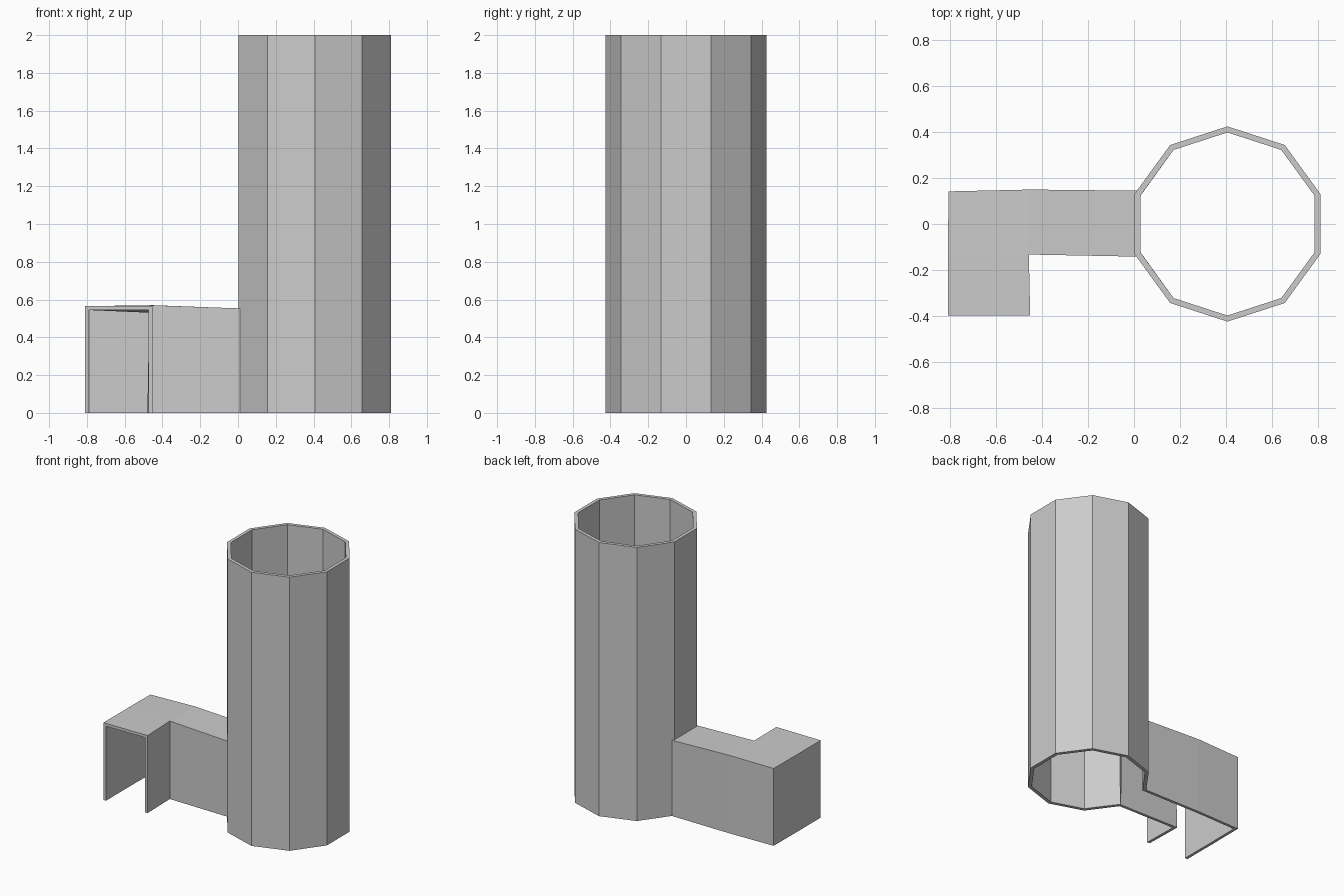
import bpy
import math

if "Cube" in bpy.data.objects:
    bpy.data.objects.remove(bpy.data.objects["Cube"])


def shell(name, verts, faces, thickness):
    """Outer skin thickened inwards with a solidify modifier."""
    mesh = bpy.data.meshes.new(name)
    mesh.from_pydata(verts, [], faces)
    mesh.update()
    obj = bpy.data.objects.new(name, mesh)
    bpy.context.collection.objects.link(obj)
    mod = obj.modifiers.new("wall_thickness", 'SOLIDIFY')
    mod.thickness = thickness
    mod.offset = -1
    mod.use_even_offset = True
    return obj


# Ten-sided tower, open at both ends, with a doorway on the -x side
N, R, CX = 10, 0.425, 0.407
DOOR_SIDE = 2
verts = []
for z in (0, 0.535, 2):
    for i in range(N):
        a = math.pi / 2 + i * 2 * math.pi / N
        verts.append((CX + R * math.cos(a), R * math.sin(a), z))
faces = []
for row in range(2):
    for i in range(N):
        if row == 0 and i == DOOR_SIDE:
            continue
        j = (i + 1) % N
        faces.append((row * N + i, row * N + j, (row + 1) * N + j, (row + 1) * N + i))
shell("tower_tube", verts, faces, 0.025)

# L-shaped entrance passage: two walls and a roof, no floor
inner_rail = [(0.012, -0.142, 0.553), (-0.458, -0.133, 0.570), (-0.452, -0.398, 0.567)]
outer_rail = [(0.012, 0.145, 0.553), (-0.45, 0.150, 0.570), (-0.808, 0.142, 0.565),
              (-0.810, -0.133, 0.565), (-0.810, -0.398, 0.565)]
top = inner_rail + outer_rail
M = len(top)
verts = top + [(x, y, 0) for x, y, z in top]
faces = [(0, 3, 4, 1), (1, 4, 5, 6), (2, 1, 6, 7)]
for p, q in [(1, 0), (2, 1), (3, 4), (4, 5), (5, 6), (6, 7)]:
    faces.append((p + M, q + M, q, p))
shell("entrance_passage", verts, faces, 0.021)
